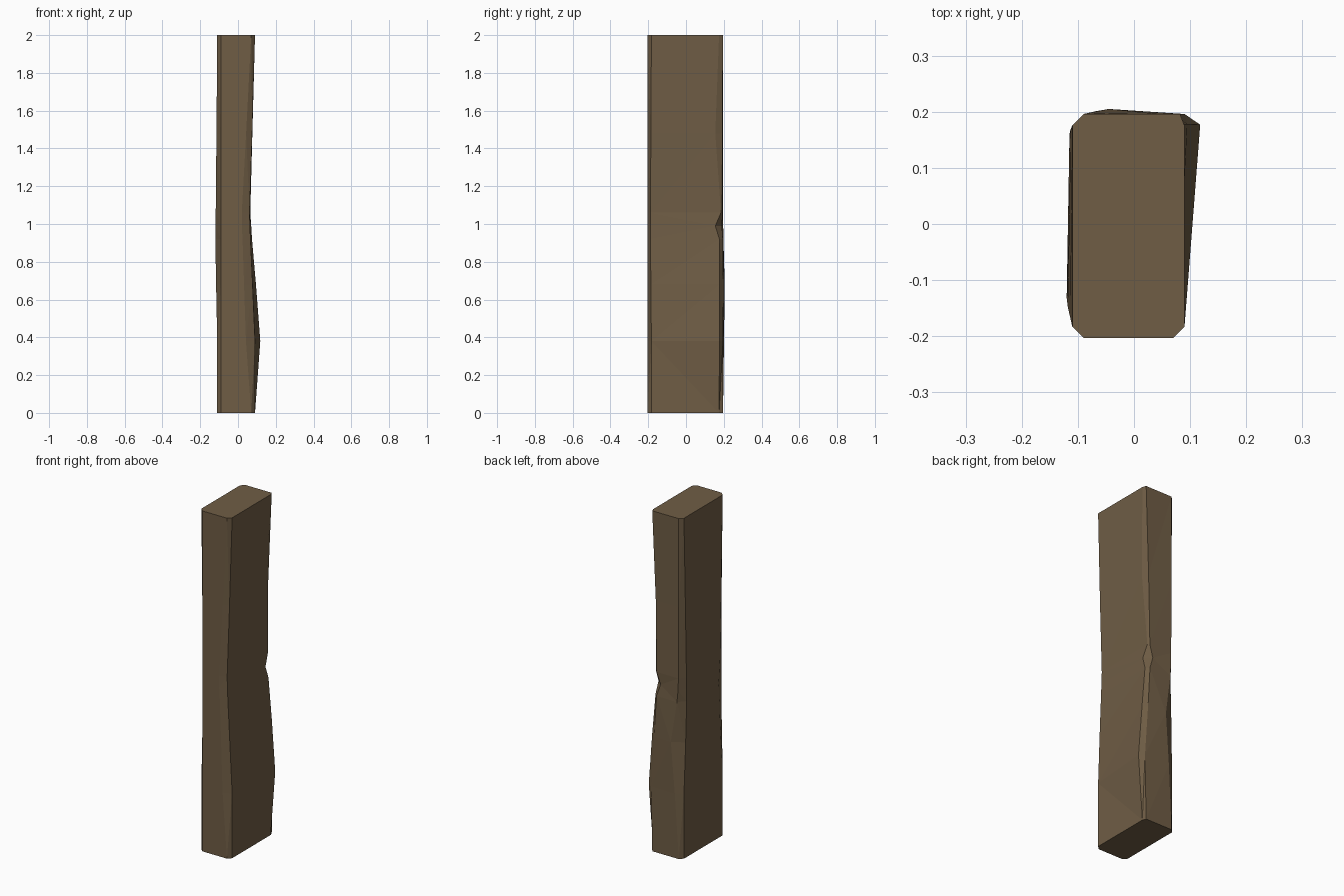
import bpy, bmesh

# Chamfered section of the beam, counter-clockwise from the front left corner
BASE = [(-.09, -.203), (.07, -.203), (.09, -.183), (.09, .175),
        (.082, .196), (-.09, .196), (-.11, .176), (-.11, -.183)]

# Height -> worn corners that differ from the base section
WEAR = {
    0: {},
    .38: {1: (.042, -.203), 3: (.118, .177), 4: (.09, .196), 5: (-.068, .201)},
    .68: {1: (.032, -.203), 2: (.077, -.186), 3: (.095, .178), 4: (.07, .197),
          5: (-.045, .205), 6: (-.114, .166), 7: (-.116, -.15)},
    .92: {1: (.024, -.203), 2: (.066, -.188), 3: (.074, .177), 4: (.055, .195),
          5: (-.08, .198), 6: (-.115, .158), 7: (-.12, -.132)},
    .99: {1: (.02, -.203), 2: (.063, -.188), 3: (.07, .155), 4: (.032, .19),
          5: (-.086, .197), 6: (-.115, .158), 7: (-.119, -.14)},
    1.06: {1: (.02, -.203), 2: (.061, -.188), 3: (.065, .185), 4: (.055, .194),
           5: (-.088, .196), 6: (-.115, .16), 7: (-.118, -.148)},
    1.48: {1: (.043, -.203), 2: (.075, -.186), 3: (.076, .155), 4: (.062, .192),
           6: (-.113, .167), 7: (-.114, -.165)},
    2: {},
}

# Beam: loft through the worn sections
bm = bmesh.new()
rings = []
for z, moved in WEAR.items():
    rings.append([bm.verts.new((*moved.get(i, p), z)) for i, p in enumerate(BASE)])
for a, b in zip(rings, rings[1:]):
    for i in range(8):
        j = (i + 1) % 8
        bm.faces.new((a[i], a[j], b[j], b[i]))
bmesh.ops.triangulate(bm, faces=bm.faces[:])
bm.faces.new(rings[0][::-1])
bm.faces.new(rings[-1])
bmesh.ops.recalc_face_normals(bm, faces=bm.faces[:])

mesh = bpy.data.meshes.new("wooden_beam")
bm.to_mesh(mesh)
bm.free()
beam = bpy.data.objects.new("wooden_beam", mesh)
bpy.context.collection.objects.link(beam)

# Brown wood
wood = bpy.data.materials.new("wood")
wood.diffuse_color = (.16, .11, .06, 1)
mesh.materials.append(wood)
